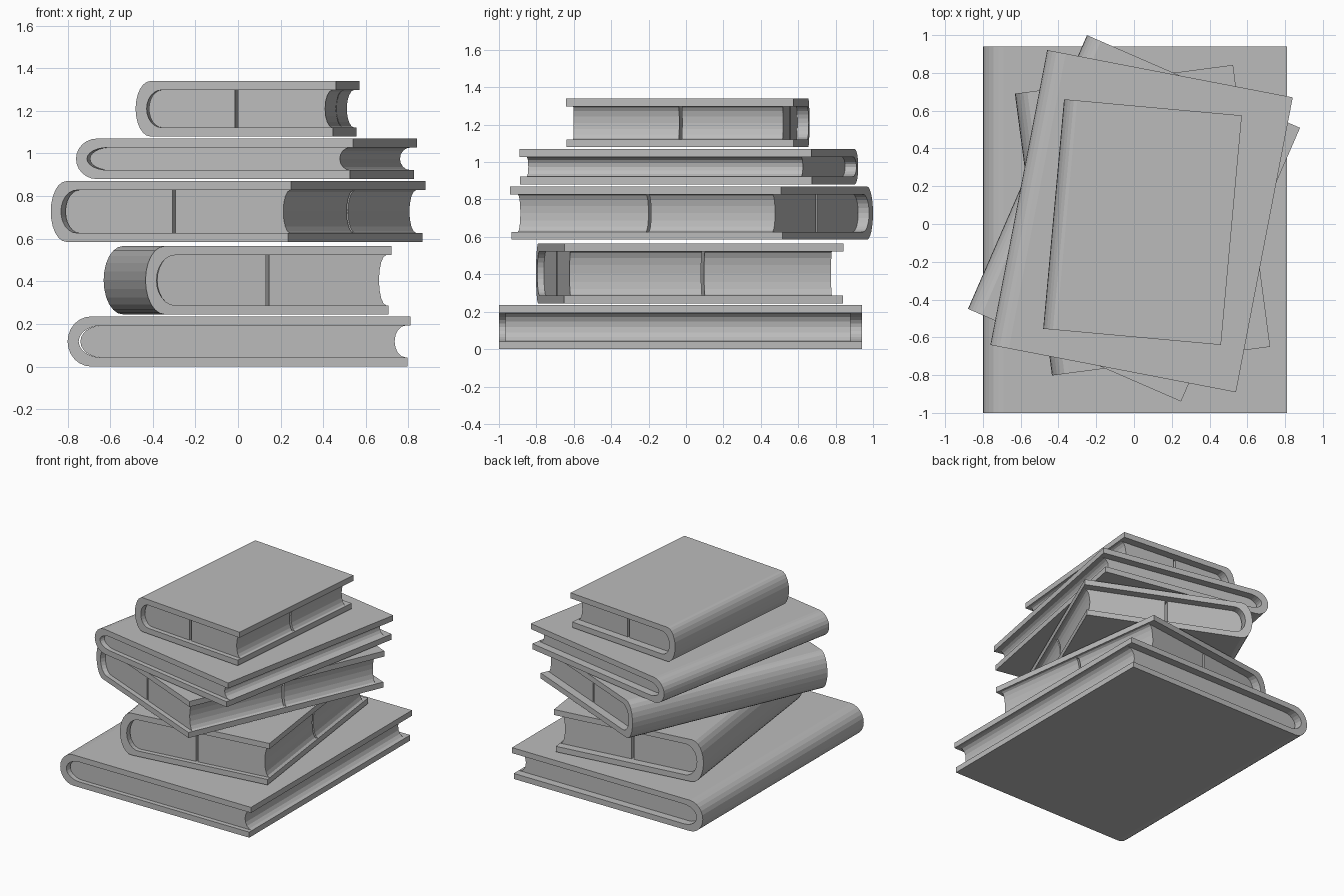
import bpy, bmesh, math

cube = bpy.data.objects.get("Cube")
if cube:
    bpy.data.objects.remove(cube, do_unlink=True)

# Single plain material
grey = bpy.data.materials.new("plain_grey")
grey.use_nodes = True
colour = (0.5, 0.5, 0.5, 1)
grey.diffuse_color = colour
grey.node_tree.nodes["Principled BSDF"].inputs["Base Color"].default_value = colour


def arc(cx, cz, rx, rz, steps=12):
    """Half ellipse bulging toward -x, from top to bottom."""
    angles = [math.pi * (0.5 + i / steps) for i in range(steps + 1)]
    return [(cx + rx * math.cos(a), cz + rz * math.sin(a)) for a in angles]


def extrude_profiles(name, pieces, place):
    """Extrude each (profile, y_start, y_end) into one flat-shaded object."""
    bm = bmesh.new()
    for profile, y0, y1 in pieces:
        face = bm.faces.new([bm.verts.new((x, y0, z)) for x, z in profile])
        new = bmesh.ops.extrude_face_region(bm, geom=[face])["geom"]
        verts = [g for g in new if isinstance(g, bmesh.types.BMVert)]
        bmesh.ops.translate(bm, verts=verts, vec=(0, y1 - y0, 0))
    bmesh.ops.recalc_face_normals(bm, faces=bm.faces)
    mesh = bpy.data.meshes.new(name)
    bm.to_mesh(mesh)
    bm.free()
    mesh.materials.append(grey)
    obj = bpy.data.objects.new(name, mesh)
    bpy.context.collection.objects.link(obj)
    x, y, z, turn = place
    obj.location = (x, y, z)
    obj.rotation_euler.z = math.radians(turn)


def book(name, place, width, length, height, spine, hollow, gap):
    wall, cover, lip = 0.052, 0.042, 0.015
    left, right, mid = -width / 2, width / 2, height / 2
    half = mid - cover

    # Cover boards and rounded spine as one shell
    shell = [(right, height)] + arc(left + spine, mid, spine, mid)
    shell += [(right - lip, 0), (right - lip, cover)]
    shell += arc(left + wall + spine, mid, spine, half)[::-1]
    shell += [(right, height - cover)]
    extrude_profiles(name + "_cover", [(shell, -length / 2, length / 2)], place)

    # Page block with rounded back and hollow fore edge, split in quarters
    front, back = -length / 2 + 0.035, length / 2 - 0.06
    fore = arc(right - 0.02, mid, hollow, half, 8)
    rounded = arc(left + wall + spine, mid, spine - 0.008, half)
    if gap:
        g = gap / 2
        halves = [rounded + [(-g, mid - half), (-g, mid + half)],
                  fore + [(g, mid - half), (g, mid + half)]]
        spans = [(front, -g), (g, back)]
    else:
        halves = [rounded + fore[::-1]]
        spans = [(front, back)]
    pieces = [(p, a, b) for p in halves for a, b in spans]
    extrude_profiles(name + "_pages", pieces, place)


# The stack from bottom to top: place is x, y, z, turn in degrees
book("bottom_book", (0.005, -0.03, 0, 0), 1.61, 1.94, 0.235, 0.11, 0.055, 0)
book("second_book", (0.045, 0.02, 0.245, 7.5), 1.165, 1.505, 0.32, 0.09, 0.035, 0.016)
book("middle_book", (0, 0.03, 0.585, -23.5), 1.23, 1.58, 0.285, 0.08, 0.035, 0.016)
book("fourth_book", (0.04, 0.015, 0.88, -10.9), 1.324, 1.59, 0.19, 0.1, 0.05, 0)
book("top_book", (0.045, 0.01, 1.08, -5.2), 0.945, 1.22, 0.26, 0.07, 0.035, 0.016)
